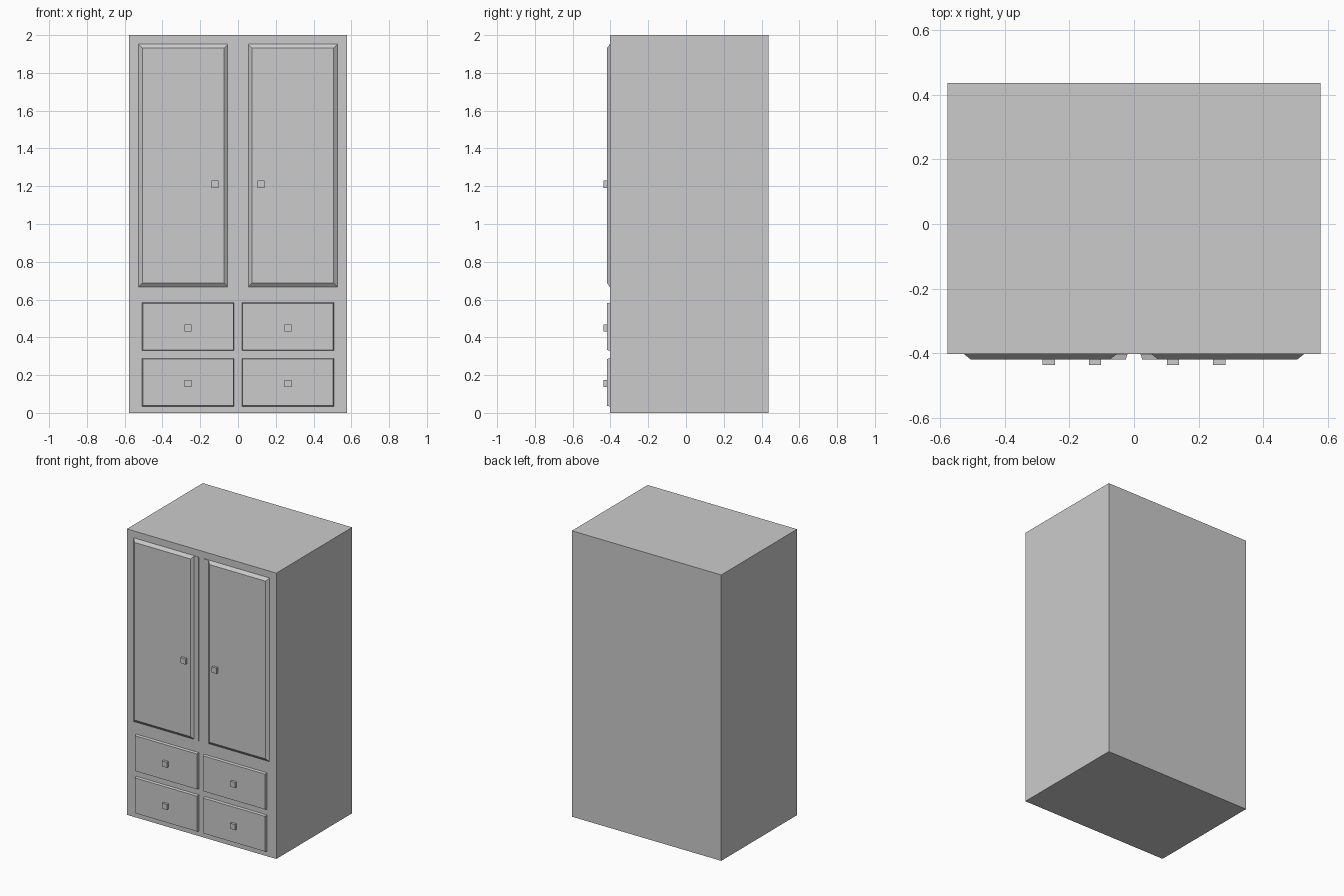
import bpy

if "Cube" in bpy.data.objects:
    bpy.data.objects.remove(bpy.data.objects["Cube"])

BACK, FACE, PANEL, KNOB = 0.436, -0.402, -0.419, -0.436


def block(name, x0, x1, z0, z1, y_back, y_front, inset=0.0):
    """Box whose front face (towards -y) is optionally inset, giving sloped edges."""
    def ring(y, i):
        return [(x0 + i, y, z0 + i), (x1 - i, y, z0 + i),
                (x1 - i, y, z1 - i), (x0 + i, y, z1 - i)]
    verts = ring(y_back, 0) + ring(y_front, inset)
    faces = [(3, 2, 1, 0)[::-1], (4, 5, 6, 7)]
    faces[0] = (0, 3, 2, 1)
    faces += [(k, (k + 1) % 4, (k + 1) % 4 + 4, k + 4) for k in range(4)]
    mesh = bpy.data.meshes.new(name)
    mesh.from_pydata(verts, [], faces)
    mesh.update()
    obj = bpy.data.objects.new(name, mesh)
    bpy.context.collection.objects.link(obj)
    return obj


def mirrored(side, name, a, b, *rest):
    """Place a block on the left (-1) or right (+1) half."""
    x0, x1 = sorted((side * a, side * b))
    return block(name, x0, x1, *rest)


# Main carcass
block("cabinet_body", -0.578, 0.578, 0, 2, BACK, FACE)

for side, label in ((-1, "left"), (1, "right")):
    # Tall door: raised panel with sloped edges, and a thin closing strip
    mirrored(side, label + "_door", 0.053, 0.527, 0.667, 1.952, FACE, PANEL, 0.021)
    mirrored(side, label + "_door_strip", 0.020, 0.055, 0.667, 1.952, FACE, FACE - 0.004)
    mirrored(side, label + "_door_knob", 0.102, 0.140, 1.191, 1.230, PANEL, KNOB)

    # Two drawers, each with a square knob
    for row, z in (("lower", 0.034), ("upper", 0.329)):
        mirrored(side, f"{label}_{row}_drawer", 0.021, 0.507, z, z + 0.255, FACE, PANEL, 0.004)
        mirrored(side, f"{label}_{row}_drawer_knob", 0.245, 0.283,
                 z + 0.102, z + 0.140, PANEL, KNOB)
